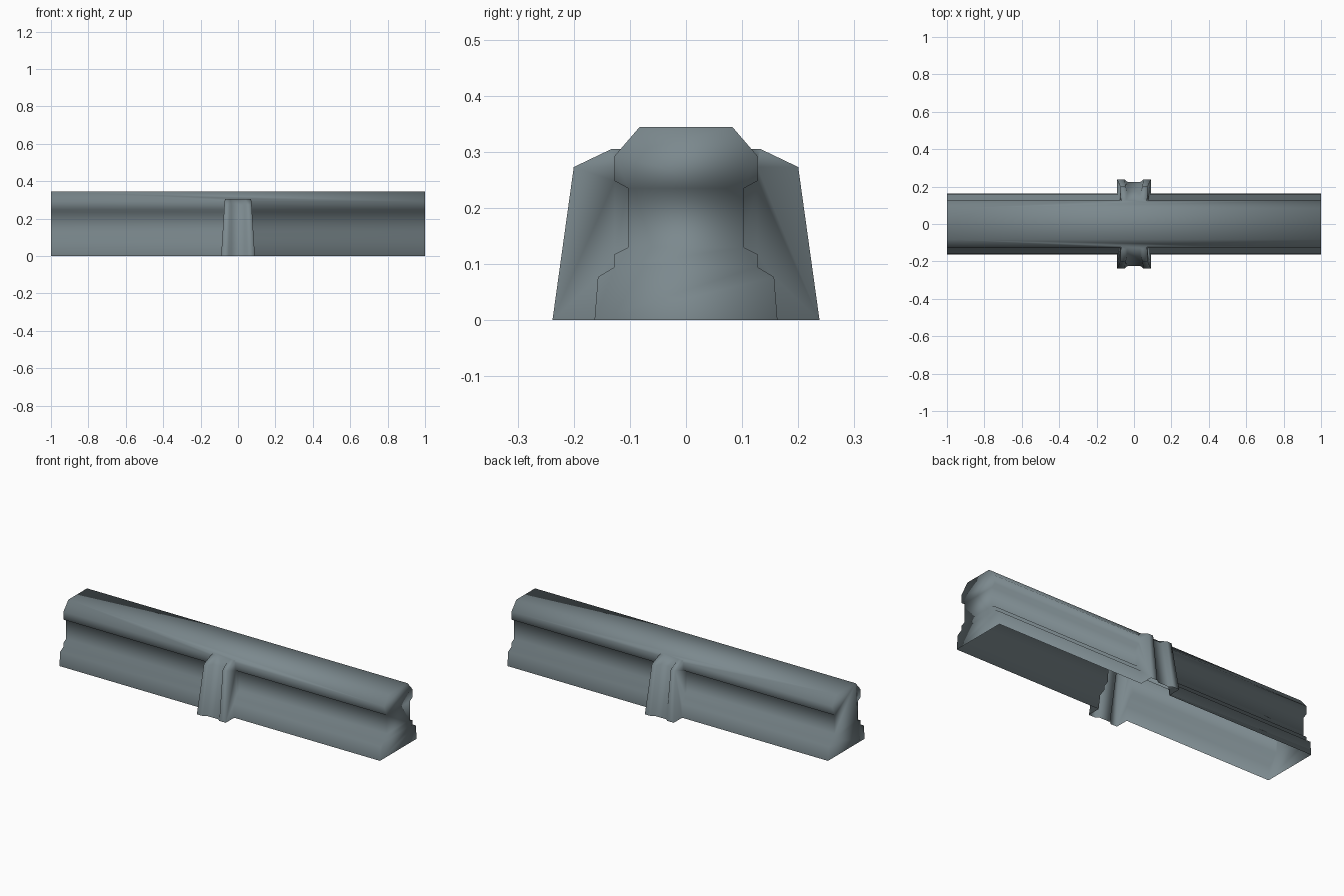
import bpy, bmesh

cube = bpy.data.objects.get("Cube")
if cube:
    bpy.data.objects.remove(cube, do_unlink=True)

STEEL = (0.2, 0.25, 0.27, 1)
steel = bpy.data.materials.new("blue grey metal")
steel.use_nodes = True
steel.diffuse_color = STEEL
steel.node_tree.nodes["Principled BSDF"].inputs["Base Color"].default_value = STEEL


def loft(name, rings):
    """Skin a solid through closed rings of equal length."""
    bm = bmesh.new()
    loops = [[bm.verts.new(p) for p in ring] for ring in rings]
    for low, high in zip(loops, loops[1:]):
        for i in range(len(low)):
            j = (i + 1) % len(low)
            bm.faces.new((low[i], low[j], high[j], high[i]))
    bm.faces.new(loops[0])
    bm.faces.new(loops[-1])
    bmesh.ops.recalc_face_normals(bm, faces=bm.faces)
    mesh = bpy.data.meshes.new(name)
    bm.to_mesh(mesh)
    bm.free()
    obj = bpy.data.objects.new(name, mesh)
    bpy.context.collection.objects.link(obj)
    mesh.materials.append(steel)
    return obj


# Long barrier: half of the waisted section, mirrored and run along x
half = [(0.163, 0), (0.157, 0.077), (0.127, 0.095), (0.127, 0.118),
        (0.103, 0.13), (0.103, 0.235), (0.127, 0.248), (0.127, 0.293),
        (0.083, 0.344)]
section = half + [(-y, z) for y, z in reversed(half)]
barrier = loft("barrier_shell", [[(x, y, z) for y, z in section] for x in (-1, 1)])

# Tapered buttress with a central groove, one on each long side
# level: height, outer half width, flange edge, groove half width,
#        flange depth, groove depth
levels = [(0, 0.09, 0.05, 0.035, 0.238, 0.225),
          (0.273, 0.073, 0.045, 0.035, 0.2, 0.172),
          (0.305, 0.07, 0.042, 0.034, 0.133, 0.128)]
INNER = 0.1


def buttress(name, side):
    rings = []
    for z, wide, edge, groove, out, floor in levels:
        right = [(wide, INNER), (wide, out), (edge, out), (groove, floor)]
        plan = right + [(-x, y) for x, y in reversed(right)]
        rings.append([(x, side * y, z) for x, y in plan])
    return loft(name, rings)


# Merge the buttresses into the barrier so their hollows connect
for name, side in (("front_buttress", -1), ("back_buttress", 1)):
    part = buttress(name, side)
    union = barrier.modifiers.new(name, "BOOLEAN")
    union.operation = "UNION"
    union.solver = "EXACT"
    union.object = part
    bpy.context.view_layer.objects.active = barrier
    bpy.ops.object.modifier_apply(modifier=union.name)
    bpy.data.objects.remove(part, do_unlink=True)

# Open the underside, leaving a hollow shell
bm = bmesh.new()
bm.from_mesh(barrier.data)
bottom = [f for f in bm.faces if all(v.co.z < 0.001 for v in f.verts)]
bmesh.ops.delete(bm, geom=bottom, context="FACES")
bm.to_mesh(barrier.data)
bm.free()
barrier.data.shade_smooth()
